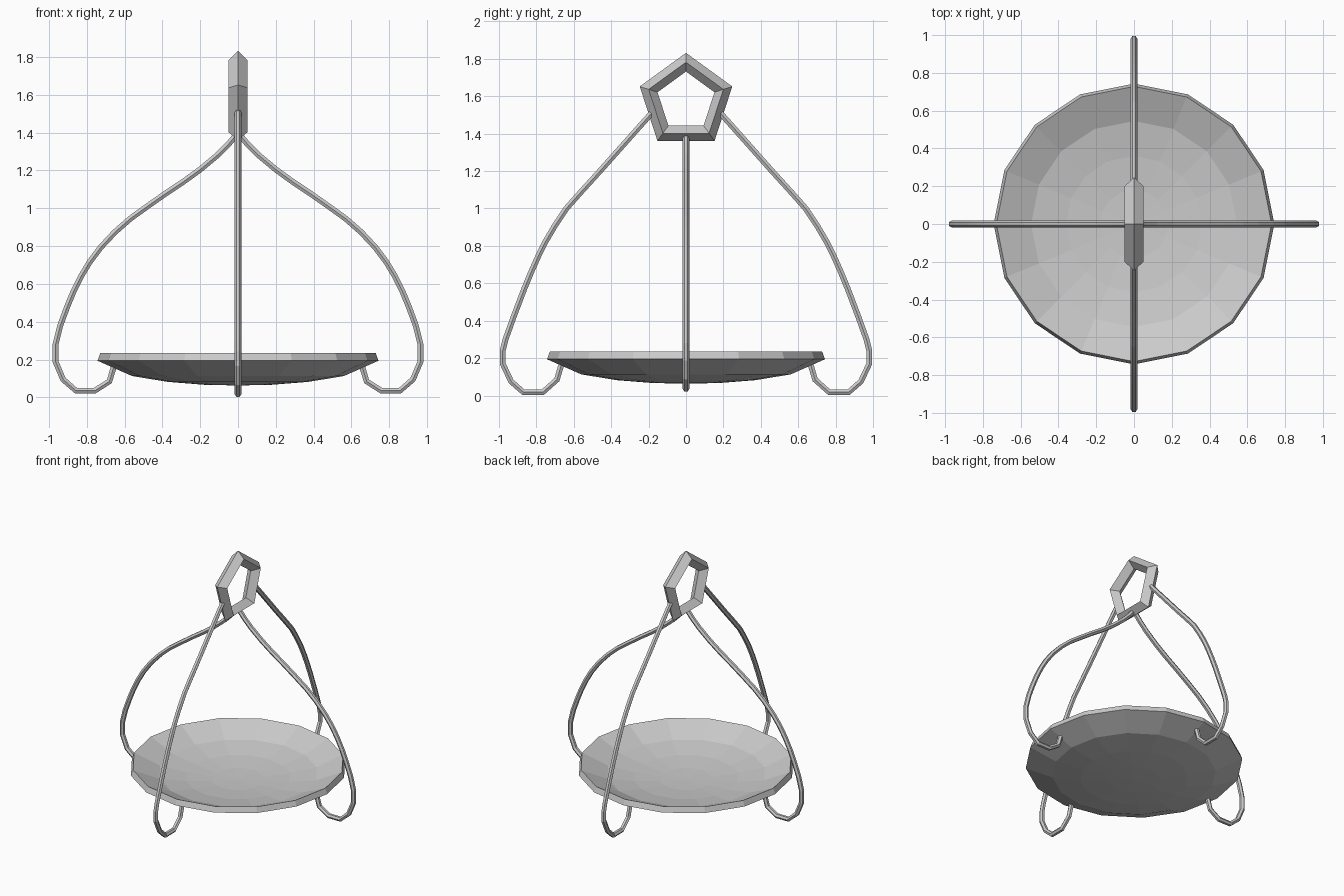
import bpy
import bmesh
from math import pi, radians
from mathutils import Matrix

if "Cube" in bpy.data.objects:
    bpy.data.objects.remove(bpy.data.objects["Cube"], do_unlink=True)

metal = bpy.data.materials.new("grey_metal")
metal.use_nodes = True
GREY = (0.6, 0.6, 0.6, 1)
metal.diffuse_color = GREY
metal.node_tree.nodes["Principled BSDF"].inputs["Base Color"].default_value = GREY


def add_object(name, mesh):
    mesh.materials.clear()
    mesh.materials.append(metal)
    obj = bpy.data.objects.new(name, mesh)
    bpy.context.collection.objects.link(obj)
    return obj


def lathe(name, profile, sides):
    bm = bmesh.new()
    verts = [bm.verts.new((r, 0, z)) for r, z in profile]
    edges = [bm.edges.new(pair) for pair in zip(verts, verts[1:])]
    bmesh.ops.spin(bm, geom=verts + edges, cent=(0, 0, 0), axis=(0, 0, 1),
                   angle=2 * pi, steps=sides)
    bmesh.ops.remove_doubles(bm, verts=bm.verts, dist=0.001)
    bmesh.ops.recalc_face_normals(bm, faces=bm.faces)
    mesh = bpy.data.meshes.new(name)
    bm.to_mesh(mesh)
    bm.free()
    return add_object(name, mesh)


def wire(name, path, angle):
    # path holds (distance from axis, height), turned around z
    curve = bpy.data.curves.new(name + "_path", "CURVE")
    curve.dimensions = "3D"
    curve.bevel_depth = 0.018
    curve.bevel_resolution = 1
    curve.use_fill_caps = True
    spline = curve.splines.new("POLY")
    spline.points.add(len(path) - 1)
    for point, (r, z) in zip(spline.points, path):
        point.co = (r, 0, z, 1)
    helper = bpy.data.objects.new(name + "_path", curve)
    bpy.context.collection.objects.link(helper)
    graph = bpy.context.evaluated_depsgraph_get()
    mesh = bpy.data.meshes.new_from_object(helper.evaluated_get(graph))
    bpy.data.objects.remove(helper, do_unlink=True)
    mesh.transform(Matrix.Rotation(radians(angle), 4, "Z"))
    for face in mesh.polygons:
        face.use_smooth = False
    return add_object(name, mesh)


# Shallow faceted dish with a thick rim
outer = [(0, 0.063), (0.18, 0.067), (0.37, 0.082), (0.56, 0.113), (0.743, 0.194)]
inner = [(0.728, 0.235), (0.545, 0.155), (0.36, 0.124), (0.18, 0.109), (0, 0.105)]
lathe("dish", outer + inner, 16)

# Side wires, ending in hooks that hold the dish
side_path = [(0.0, 1.40), (0.05, 1.34), (0.11, 1.28), (0.2, 1.205), (0.29, 1.14),
             (0.38, 1.08), (0.48, 1.01), (0.57, 0.945), (0.65, 0.875),
             (0.725, 0.795), (0.785, 0.715), (0.83, 0.64), (0.87, 0.56),
             (0.905, 0.475), (0.94, 0.38), (0.965, 0.28), (0.965, 0.19),
             (0.925, 0.095), (0.857, 0.036), (0.757, 0.036), (0.68, 0.085),
             (0.656, 0.165)]
wire("left_wire", side_path, 0)
wire("right_wire", side_path, 180)

# Front and back wires
end_path = [(0.175, 1.52), (0.3, 1.38), (0.46, 1.20), (0.56, 1.09), (0.64, 1.0),
            (0.7, 0.91), (0.75, 0.825), (0.79, 0.745), (0.83, 0.655),
            (0.865, 0.57), (0.92, 0.425), (0.965, 0.3), (0.98, 0.24), (0.98, 0.17),
            (0.935, 0.075), (0.87, 0.018), (0.765, 0.018), (0.69, 0.085),
            (0.665, 0.17)]
wire("front_wire", end_path, -90)
wire("back_wire", end_path, 90)

# Five-sided hanging ring with a diamond section
bpy.ops.mesh.primitive_torus_add(major_segments=5, minor_segments=4,
                                 major_radius=0.21, minor_radius=0.05,
                                 location=(0, 0, 1.572), rotation=(0, -pi / 2, 0))
ring = bpy.context.object
ring.name = "hanging_ring"
ring.data.materials.append(metal)
for face in ring.data.polygons:
    face.use_smooth = False
